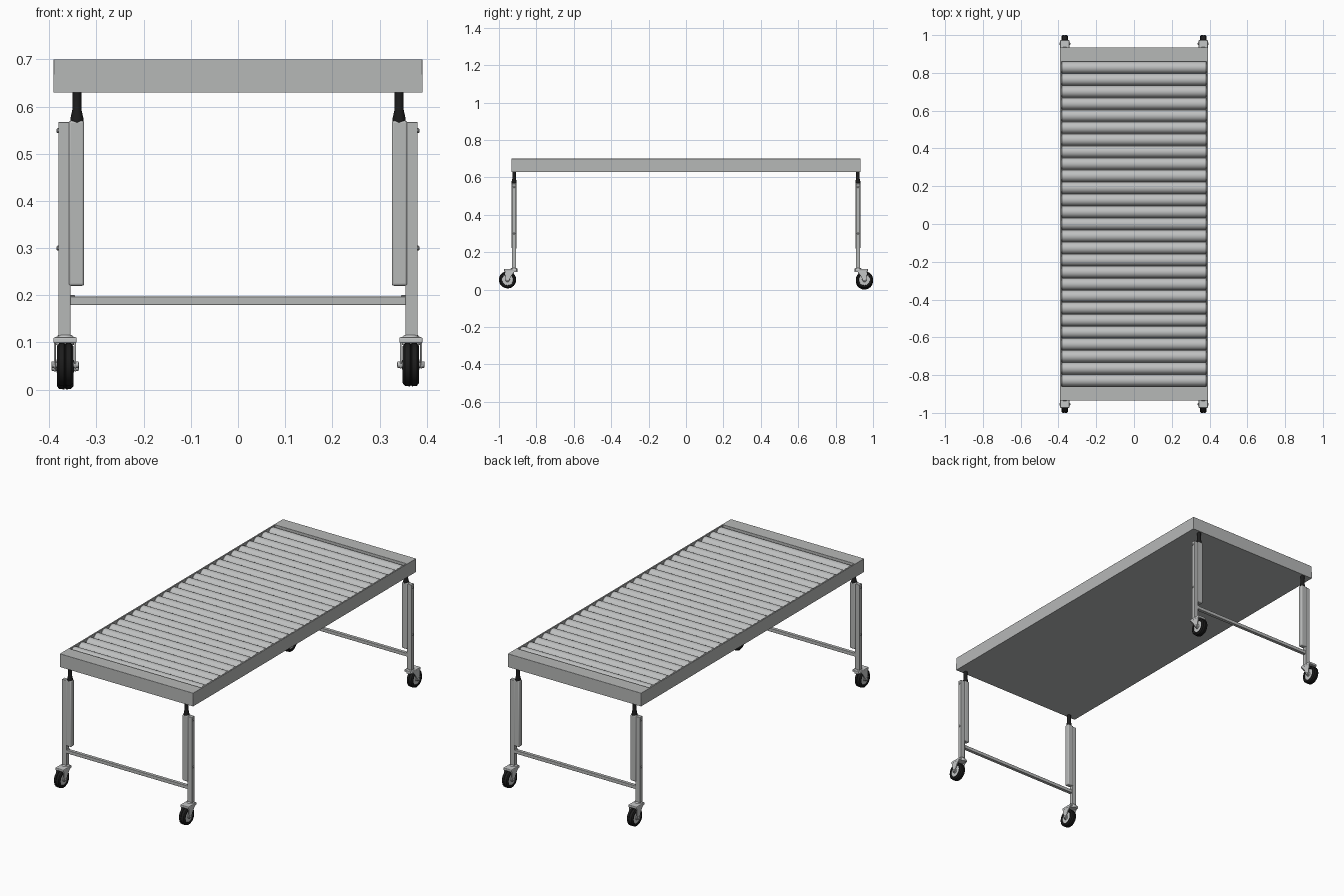
import bpy, bmesh, math
from mathutils import Matrix, Vector

if "Cube" in bpy.data.objects:
    bpy.data.objects.remove(bpy.data.objects["Cube"])


def material(name, c):
    m = bpy.data.materials.new(name)
    m.diffuse_color = (*c, 1)
    m.use_nodes = True
    m.node_tree.nodes["Principled BSDF"].inputs["Base Color"].default_value = m.diffuse_color
    return m


STEEL = material("brushed steel", (0.47, 0.48, 0.475))
ROLLER = material("roller grey", (0.52, 0.53, 0.53))
CAST = material("caster light grey", (0.56, 0.57, 0.57))
BLACK = material("black rubber", (0.012, 0.012, 0.012))


def finish(name, bm, mat, bevel=0.0, smooth=True):
    bmesh.ops.recalc_face_normals(bm, faces=bm.faces)
    me = bpy.data.meshes.new(name)
    bm.to_mesh(me)
    bm.free()
    ob = bpy.data.objects.new(name, me)
    bpy.context.collection.objects.link(ob)
    me.materials.append(mat)
    bpy.ops.object.select_all(action='DESELECT')
    ob.select_set(True)
    bpy.context.view_layer.objects.active = ob
    if bevel:
        b = ob.modifiers.new("bevel", 'BEVEL')
        b.width, b.segments, b.limit_method = bevel, 3, 'ANGLE'
    if smooth:
        bpy.ops.object.shade_smooth_by_angle(angle=math.radians(35))
    return ob


def box(name, lo, hi, mat, bevel=0.0):
    bm = bmesh.new()
    lo, hi = Vector([min(a, b) for a, b in zip(lo, hi)]), Vector([max(a, b) for a, b in zip(lo, hi)])
    bmesh.ops.create_cube(bm, size=1, matrix=Matrix.Translation((lo + hi) / 2) @ Matrix.Diagonal((*(hi - lo), 1)))
    return finish(name, bm, mat, bevel)


def lathe(name, profile, centre, axis, mat, n=32):
    """Revolve (radius, offset) points round the 'X' or 'Z' axis through centre."""
    bm = bmesh.new()
    rings = []
    for r, h in profile:
        ring = []
        for i in range(n):
            a = 2 * math.pi * i / n
            u, v = r * math.cos(a), r * math.sin(a)
            p = (h, u, v) if axis == 'X' else (u, v, h)
            ring.append(bm.verts.new(Vector(centre) + Vector(p)))
        rings.append(ring)
    for a, b in zip(rings, rings[1:]):
        for i in range(n):
            bm.faces.new((a[i], a[(i + 1) % n], b[(i + 1) % n], b[i]))
    bm.faces.new(rings[0])
    bm.faces.new(rings[-1])
    return finish(name, bm, mat)


def plate(name, outline, x0, x1, mat):
    """Extrude a (y, z) outline from x0 to x1."""
    bm = bmesh.new()
    f = bm.faces.new([bm.verts.new((x0, y, z)) for y, z in outline])
    g = bmesh.ops.extrude_face_region(bm, geom=[f])
    bmesh.ops.translate(bm, vec=(x1 - x0, 0, 0), verts=[v for v in g['geom'] if isinstance(v, bmesh.types.BMVert)])
    return finish(name, bm, mat, 0.001)


# Deck: closed tray with side rails and end plates
HX, HY, END = 0.391, 0.934, 0.86
box("deck_base", (-HX, -HY, 0.63), (HX, HY, 0.668), STEEL)
for s, side in ((-1, "left"), (1, "right")):
    box(side + "_side_rail", (s * HX, -HY, 0.63), (s * 0.384, HY, 0.70), STEEL, 0.001)
for s, end in ((-1, "front"), (1, "back")):
    box(end + "_end_plate", (-HX, s * HY, 0.63), (HX, s * END, 0.70), STEEL, 0.001)

# Rollers
N = 27
pitch = 2 * END / N
for i in range(N):
    y = -END + pitch * (i + 0.5)
    lathe(f"roller_{i + 1}", [(0.028, -0.384), (0.0312, -0.380), (0.0312, 0.380), (0.028, 0.384)],
          (0, y, 0.6685), 'X', ROLLER)

# Legs, lift columns and casters at each corner
for sy, end in ((-1, "front"), (1, "back")):
    yl = sy * 0.919
    box(end + "_cross_bar", (-0.36, yl - 0.009, 0.179), (0.36, yl + 0.009, 0.197), STEEL, 0.002)
    for sx, side in ((-1, "left"), (1, "right")):
        p = f"{end}_{side}_"
        box(p + "leg", (sx * 0.355, yl - 0.011, 0.108), (sx * 0.381, yl + 0.011, 0.567), STEEL, 0.002)
        box(p + "bar_collar", (sx * 0.346, yl - 0.007, 0.182), (sx * 0.357, yl + 0.007, 0.200), STEEL, 0.001)
        for z in (0.30, 0.549):
            lathe(p + "bolt", [(0.005, 0), (0.005, sx * 0.003), (0.003, sx * 0.005)],
                  (sx * 0.380, yl, z), 'X', CAST, 12)
        # lift column and black piston rod
        xc = sx * 0.3425
        box(p + "lift_column", (xc - 0.0165, yl - 0.0135, 0.22), (xc + 0.0165, yl + 0.0135, 0.57), STEEL, 0.005)
        lathe(p + "piston", [(0.0135, 0.565), (0.0135, 0.576), (0.0095, 0.594), (0.0095, 0.635)],
              (xc + sx * -0.001, yl, 0), 'Z', BLACK, 20)

        # caster wheel
        xw, yw = sx * 0.3665, sy * 0.954
        zw = 0.0465 if (sx, sy) == (-1, 1) else 0.053
        R, w = 0.0462, 0.0175
        lathe(p + "tyre", [(0.029, -0.012), (0.031, -w + 0.001), (R - 0.007, -w), (R - 0.001, -w + 0.005),
                           (R, -0.002), (R - 0.002, -0.001), (R - 0.002, 0.001), (R, 0.002),
                           (R - 0.001, w - 0.005), (R - 0.007, w), (0.031, w - 0.001), (0.029, 0.012)],
              (xw, yw, zw), 'X', BLACK)
        lathe(p + "wheel_hub", [(0.010, -w - 0.001), (0.012, -0.014), (0.030, -0.0135),
                                (0.030, 0.0135), (0.012, 0.014), (0.010, w + 0.001)], (xw, yw, zw), 'X', CAST)
        lathe(p + "axle", [(0.004, -0.029), (0.007, -0.028), (0.007, -0.024),
                           (0.007, 0.024), (0.007, 0.028), (0.004, 0.029)], (xw, yw, zw), 'X', CAST, 12)
        # fork: crown plate, swivel collar and two tapering cheeks
        box(p + "fork_crown", (xw - 0.0245, sy * 0.905, 0.0985), (xw + 0.0245, sy * 0.973, 0.111), CAST, 0.003)
        lathe(p + "swivel", [(0.019, 0.095), (0.019, 0.111), (0.014, 0.116)], (xw, yl, 0), 'Z', CAST, 24)
        cheek = [(sy * 0.907, 0.106), (sy * 0.970, 0.106), (sy * 0.964, zw), (sy * 0.960, zw - 0.008),
                 (sy * 0.949, zw - 0.008), (sy * 0.944, zw), (sy * 0.930, 0.080)]
        for d, face in ((-1, "a"), (1, "b")):
            plate(p + "fork_cheek_" + face, cheek, xw + d * 0.0195, xw + d * 0.0235, CAST)
